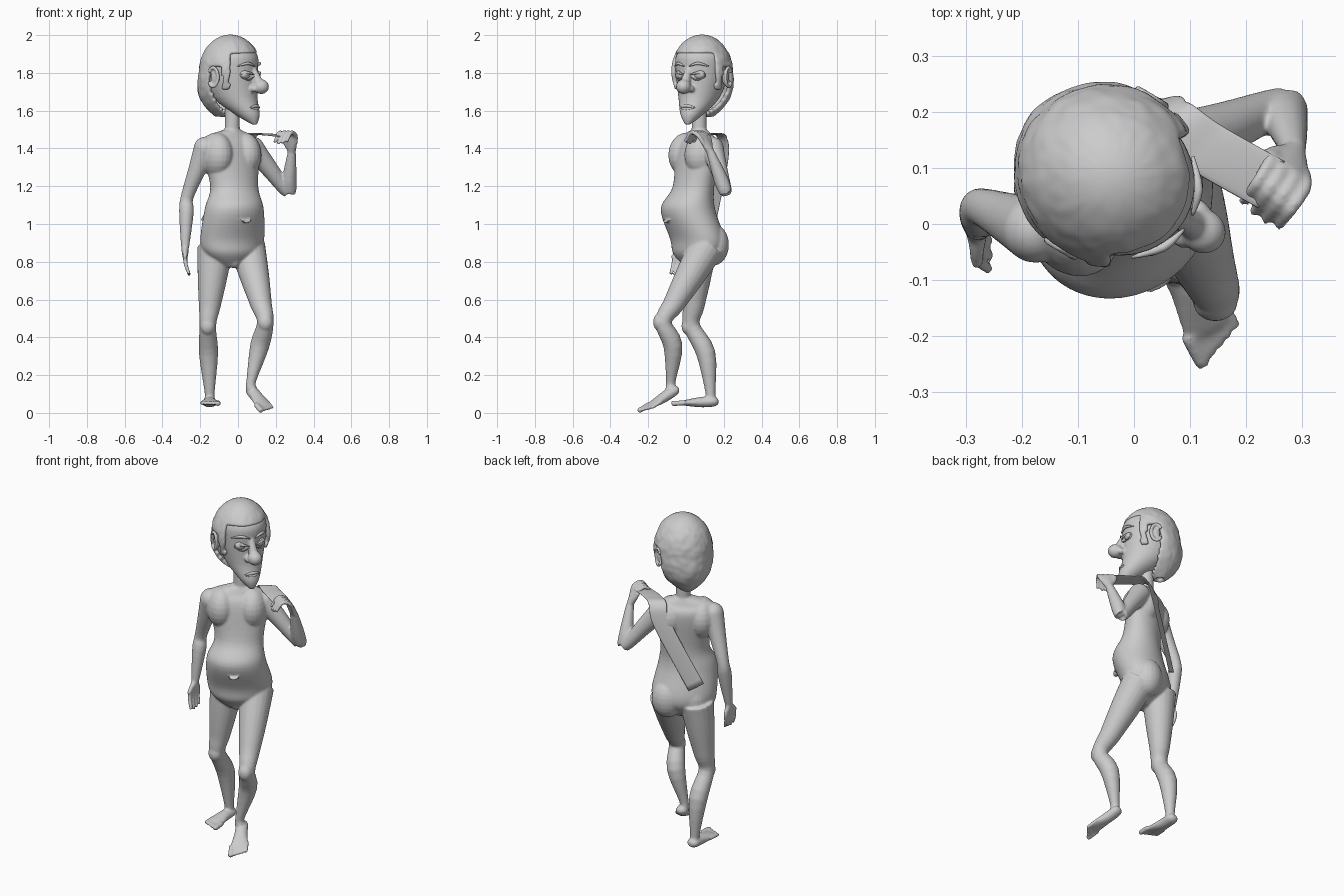
import bpy, bmesh, random
from math import sin, cos, pi, sqrt, radians, atan2, degrees
from mathutils import Vector, Matrix

random.seed(4)
if "Cube" in bpy.data.objects:
    bpy.data.objects.remove(bpy.data.objects["Cube"])

grey = bpy.data.materials.new("plain grey")
grey.use_nodes = True
shade = (.6, .6, .6, 1)
grey.diffuse_color = shade
grey.node_tree.nodes["Principled BSDF"].inputs["Base Color"].default_value = shade

UP = Vector((0, 0, 1))
ACROSS = Vector((1, 0, 0))
BODY_YAW = radians(30)
BODY_SIDE = Vector((cos(BODY_YAW), sin(BODY_YAW), 0))
HEAD_FRAME = Matrix.Translation((-.04, .085, 0)) @ Matrix.Rotation(radians(59), 4, 'Z')


def spline(points, steps):
    """Catmull-Rom through points (x, y, z, width, depth); depth may be left out."""
    p = [Vector(q if len(q) == 5 else (*q, q[-1])) for q in points]
    p = [p[0], *p, p[-1]]
    path = []
    for before, start, end, after in zip(p, p[1:], p[2:], p[3:]):
        leave, arrive = (end - before) / 2, (after - start) / 2
        for k in range(steps):
            t = k / steps
            ease = t * t * (3 - 2 * t)
            path.append(start.lerp(end, ease) + leave * t * (1 - t) ** 2 - arrive * t * t * (1 - t))
    return path + [p[-1]]


def tube(bm, points, side=ACROSS, segments=20, steps=4, level=False):
    """Closed loft of elliptical rings along a path; level keeps the rings horizontal."""
    path = spline(points, steps)
    side, rings = Vector(side), []
    for i, q in enumerate(path):
        ahead, behind = path[min(i + 1, len(path) - 1)], path[max(i - 1, 0)]
        tangent = UP if level else (ahead - behind).xyz.normalized()
        u = (side - tangent * tangent.dot(side)).normalized()
        v = tangent.cross(u)
        angles = [2 * pi * k / segments for k in range(segments)]
        rings.append([bm.verts.new(q.xyz + u * q[3] * cos(a) + v * q[4] * sin(a)) for a in angles])
    for lower, upper in zip(rings, rings[1:]):
        for k in range(segments):
            bm.faces.new((lower[k - 1], lower[k], upper[k], upper[k - 1]))
    bm.faces.new(rings[0])
    bm.faces.new(rings[-1])


def chain(bm, centres, radii, side=ACROSS):
    """Round tube given by separate centres and radii."""
    tube(bm, [(*c, r) for c, r in zip(centres, radii)], side)


def ball(bm, centre, size, yaw=0):
    frame = Matrix.Translation(centre) @ Matrix.Rotation(yaw, 4, 'Z') @ Matrix.Diagonal((*size, 1))
    bmesh.ops.create_uvsphere(bm, u_segments=20, v_segments=12, radius=1, matrix=frame)


def finish(name, bm, voxel=0, relax=0, frame=Matrix()):
    """Turn the bmesh into an object, blending its parts together if a voxel size is given."""
    bm.transform(frame)
    bmesh.ops.recalc_face_normals(bm, faces=bm.faces)
    for face in bm.faces:
        face.smooth = True
    mesh = bpy.data.meshes.new(name)
    bm.to_mesh(mesh)
    bm.free()
    mesh.materials.append(grey)
    part = bpy.data.objects.new(name, mesh)
    bpy.context.scene.collection.objects.link(part)
    if voxel:
        blend = part.modifiers.new("blend", 'REMESH')
        blend.mode, blend.voxel_size, blend.use_smooth_shade = 'VOXEL', voxel, True
    if relax:
        part.modifiers.new("relax", 'SMOOTH').iterations = relax
    return part


# Torso and neck
body = bmesh.new()
tube(body, [(-.03, .04, .77, .05, .04), (-.03, .055, .84, .15, .11), (-.03, .06, .92, .18, .13),
            (-.02, .01, 1.08, .162, .137), (-.02, .04, 1.2, .135, .1), (-.04, .06, 1.4, .17, .09),
            (-.045, .06, 1.46, .15, .06), (-.03, .07, 1.5, .04, .04)], BODY_SIDE, 40, 6, level=True)
tube(body, [(-.03, .07, 1.4, .04), (-.03, .07, 1.66, .04)])

# Chest, buttocks, groin and the fold of the navel
for s in (-1, 1):
    ball(body, Vector((-.04, .05, 1.365)) + BODY_SIDE * s * .085, (.085, .107, .12), BODY_YAW)
    ball(body, Vector((-.04, .11, .89)) + BODY_SIDE * s * .07, (.09, .08, .11), BODY_YAW)
ball(body, (-.02, .01, .82), (.04, .04, .055))
navel = Vector((.045, -.108, 1.02))
chain(body, [navel - BODY_SIDE * .03, navel - UP * .01, navel + BODY_SIDE * .03], (.004, .009, .004), UP)


def leg(hip, knee, ankle):
    hip, knee, ankle = map(Vector, (hip, knee, ankle))
    calf = knee.lerp(ankle, .4) + Vector((0, .035, 0))
    chain(body, (hip, hip.lerp(knee, .4), hip.lerp(knee, .75), knee, calf, ankle, ankle - UP * .04),
          (.095, .078, .058, .044, .051, .026, .03))
    ball(body, knee - Vector((0, .02, 0)), (.04, .034, .048))


def foot(heel, tip, inner):
    """Flat sole with five toes; the big toe lies towards inner."""
    heel, tip, inner = map(Vector, (heel, tip, inner))
    pad, step = heel.lerp(tip, .68), tip - heel
    tube(body, [(*(heel - step * .1), .015, .012), (*heel, .034, .026), (*heel.lerp(pad, .45), .036, .028),
                (*pad, .05, .016), (*(pad + step * .1), .044, .01)], inner)
    for k in range(5):
        toe = pad.lerp(tip, 1 - k / 8) + inner * (.02 * (2 - k) + (0 if k else .004))
        r = .0095 if k else .014
        chain(body, (toe - step * .3, toe, toe + step * .03), (r, r, r / 2), inner)


def arm(shoulder, elbow, wrist):
    shoulder, elbow, wrist = map(Vector, (shoulder, elbow, wrist))
    ball(body, shoulder, (.06, .06, .062))
    chain(body, (shoulder, shoulder.lerp(elbow, .45), elbow, elbow.lerp(wrist, .3), wrist),
          (.06, .047, .034, .039, .022))


def hand(wrist, knuckle, bend, tip, across):
    """Palm, four bent fingers, and a thumb towards across."""
    wrist, knuckle, bend, tip, across = map(Vector, (wrist, knuckle, bend, tip, across))
    palm = wrist.lerp(knuckle, .5)
    tube(body, [(*wrist, .022, .02), (*palm, .036, .018), (*knuckle, .04, .013)], across)
    for k in range(4):
        shift = across * .026 * (1.5 - k)
        end = tip.lerp(bend, abs(k - 1.3) / 8)
        chain(body, (palm + shift * .8, knuckle + shift, bend + shift, end + shift), (.01, .012, .011, .009), across)
    chain(body, (wrist, palm + across * .03, knuckle + across * .055), (.014, .014, .01), UP + across)


# Right leg stands, left leg steps forward onto its toes
leg((-.12, .07, .88), (-.16, .03, .46), (-.15, .13, .1))
foot((-.15, .15, .06), (-.15, -.07, .05), ACROSS)
leg((.05, .11, .88), (.145, -.12, .48), (.07, -.08, .17))
foot((.07, -.06, .12), (.16, -.225, .012), -BODY_SIDE)

# Right arm hangs, left arm is folded up to hold the strap
arm((-.175, -.01, 1.4), (-.27, .03, 1.14), (-.28, -.01, .88))
hand((-.28, -.01, .88), (-.28, -.02, .82), (-.275, -.03, .78), (-.255, -.045, .725), (0, -1, 0))
arm((.08, .14, 1.4), (.265, .21, 1.17), (.285, .13, 1.38))
hand((.285, .13, 1.38), (.275, .09, 1.465), (.25, .05, 1.485), (.22, .01, 1.42), (-.8, .6, 0))
finish("body", body, .0055, 10)

# Head with long chin and bulbous nose, built facing -y and then turned
head = bmesh.new()
tube(head, [(0, -.15, 1.525, .012, .012), (0, -.105, 1.58, .058, .068), (0, -.03, 1.67, .105, .122),
            (0, 0, 1.8, .135, .15), (0, 0, 1.9, .13, .145), (0, 0, 1.96, .06, .06)], segments=32, level=True)
tube(head, [(0, -.13, 1.84, .016), (0, -.155, 1.79, .02), (0, -.18, 1.73, .03)])
ball(head, (0, -.19, 1.727), (.04, .042, .039))
for s in (-1, 1):
    ball(head, (s * .03, -.163, 1.715), (.017, .022, .018))
finish("head", head, .006, 6, HEAD_FRAME)


def arc(bm, x, z, half, rise, r):
    """Tapered ridge wrapped round the front of the face."""
    tube(bm, [(px, -.16 * sqrt(1 - (px / .14) ** 2), z + lift, radius) for px, lift, radius in
              ((x - half, 0, r / 3), (x, rise, r), (x + half, 0, r / 3))], UP)


# Eyes with heavy lids, brows and ears
for s, label in ((-1, "right"), (1, "left")):
    eye = bmesh.new()
    ball(eye, (s * .056, -.12, 1.79), (.034, .027, .026))
    finish(label + "_eye", eye, frame=HEAD_FRAME)
    lids = bmesh.new()
    arc(lids, s * .057, 1.79, .037, .01, .007)
    arc(lids, s * .057, 1.78, .037, -.018, .004)
    finish(label + "_eyelids", lids, frame=HEAD_FRAME)
    brow = bmesh.new()
    arc(brow, s * .06, 1.835, .045, .015, .008)
    finish(label + "_eyebrow", brow, frame=HEAD_FRAME)
    ear = bmesh.new()
    ball(ear, (s * .14, .01, 1.775), (.016, .026, .045))
    turns = [pi * k / 6 for k in range(-5, 6)]
    chain(ear, [(s * .155, .014 - .03 * cos(a), 1.778 + .05 * sin(a)) for a in turns], [.009] * len(turns))
    finish(label + "_ear", ear, .005, 3, HEAD_FRAME)

lips = bmesh.new()
for rise in (-.008, .008):
    arc(lips, 0, 1.617, .045, rise, .009)
finish("lips", lips, frame=HEAD_FRAME)


def bare(face):
    """True where the hair leaves the face, ears and neck free."""
    c = face.calc_center_median()
    turn = abs(degrees(atan2(c.x, -c.y)))
    if turn < 60:
        return c.z < 1.905
    if turn < 76:
        return c.z < 1.715
    return turn < 104 and c.z < 1.835 or c.z < 1.57


# Hair cap with fringe, sideburns and a tapering nape
hair = bmesh.new()
bmesh.ops.create_uvsphere(hair, u_segments=60, v_segments=40, radius=1)
for v in hair.verts:
    drop = max(0, -v.co.z)
    width = random.uniform(.97, 1.03) * (1 - drop ** 4 / 2)
    v.co = (v.co.x * .158 * width, v.co.y * .166 * width + drop * .06, 1.8 + v.co.z * .198 - drop * .04)
bmesh.ops.delete(hair, geom=[f for f in hair.faces if bare(f)], context='FACES')
cap = finish("hair", hair, relax=1, frame=HEAD_FRAME)
shell = cap.modifiers.new("thickness", 'SOLIDIFY')
shell.thickness, shell.offset = .024, -.6
cap.modifiers.new("round", 'SUBSURF').levels = 1

# Strap held in the hand, over the shoulder and down the back
strap = bmesh.new()
route = [(.245, .07, 1.465), (.13, .135, 1.475), (.06, .185, 1.465), (.02, .2, 1.36), (-.16, .13, 1)]
tube(strap, [(*p, .048, .005) for p in route], BODY_SIDE, steps=8)
finish("strap", strap)
